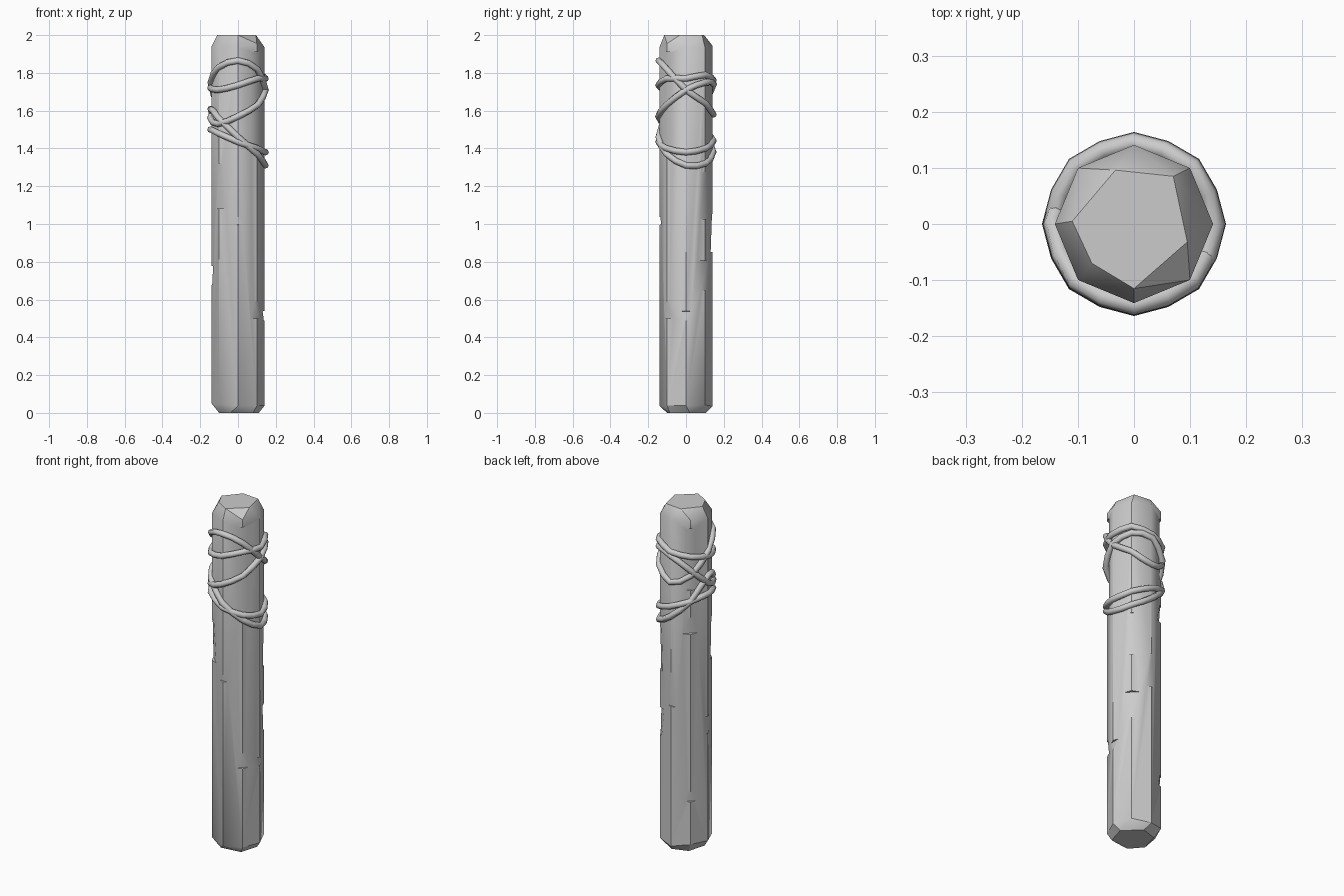
import bpy, bmesh, math, random
from mathutils import Vector, Matrix

if "Cube" in bpy.data.objects:
    bpy.data.objects.remove(bpy.data.objects["Cube"])

random.seed(4)
R = 0.141


def add_object(name, bm):
    mesh = bpy.data.meshes.new(name)
    bm.to_mesh(mesh)
    bm.free()
    obj = bpy.data.objects.new(name, mesh)
    bpy.context.collection.objects.link(obj)
    return obj


def smooth(obj, degrees):
    bpy.ops.object.select_all(action='DESELECT')
    obj.select_set(True)
    bpy.context.view_layer.objects.active = obj
    bpy.ops.object.shade_smooth_by_angle(angle=math.radians(degrees))


# Post: eight-sided shaft with unevenly hewn ends
bm = bmesh.new()
for i in range(8):
    a = math.radians(45 * i)
    for z in (0.045, 1.945):
        bm.verts.new((R * math.cos(a), R * math.sin(a), z + random.uniform(-0.012, 0.012)))
top = [(-0.11, 0.005), (-0.033, 0.096), (0.07, 0.085), (0.095, -0.032), (0, -0.115), (-0.075, -0.07)]
bottom = [(-0.1, -0.03), (-0.04, -0.1), (0.08, -0.085), (0.11, 0.02), (0.02, 0.105), (-0.07, 0.075)]
for points, z in ((top, 2.0), (bottom, 0.0)):
    for x, y in points:
        bm.verts.new((x, y, z))
bmesh.ops.convex_hull(bm, input=bm.verts)
bmesh.ops.dissolve_limit(bm, angle_limit=0.03, verts=bm.verts, edges=bm.edges)
post = add_object("post", bm)

# Shallow chips: angle, centre height, length, depth, tilt in degrees
chips = [(-45, 1.64, 0.54, 0.012, 0), (-135, 1.20, 0.24, 0.012, 2),
         (-45, 0.54, 0.09, 0.010, 5), (45, 0.73, 0.16, 0.012, -3),
         (-90, 1.01, 0.04, 0.008, 8), (0, 0.52, 0.05, 0.008, -8),
         (135, 1.33, 0.10, 0.012, 5), (45, 1.15, 0.25, 0.009, 1),
         (135, 0.33, 0.06, 0.009, 5), (180, 0.73, 0.10, 0.007, -3),
         (90, 0.95, 0.20, 0.007, 2), (135, 1.72, 0.36, 0.010, 0)]
bm = bmesh.new()
for angle, z, length, depth, tilt in chips:
    m = (Matrix.Rotation(math.radians(angle), 4, 'Z')
         @ Matrix.Translation((R - depth + 0.05, 0, z))
         @ Matrix.Rotation(math.radians(tilt), 4, 'Y')
         @ Matrix.Diagonal((0.1, 0.2, length, 1)))
    bmesh.ops.create_cube(bm, size=1, matrix=m)
cutter = add_object("chip_cutter", bm)
mod = post.modifiers.new("chips", 'BOOLEAN')
mod.operation = 'DIFFERENCE'
mod.solver = 'EXACT'
mod.use_self = True
mod.object = cutter
bpy.context.view_layer.objects.active = post
post.select_set(True)
bpy.ops.object.modifier_apply(modifier=mod.name)
bpy.data.objects.remove(cutter, do_unlink=True)
smooth(post, 30)


# Rope: closed loops given by heights at every 45 degrees, from the right, going round the back
def rope(name, heights, offset):
    n, sides, tube = 16, 8, 0.017
    path = []
    for i in range(n):
        k = i // 2
        a = 2 * math.pi * i / n
        z, r = heights[k], 0.146
        if i % 2:
            h = [heights[(k + j) % 8] for j in (-1, 0, 1, 2)]
            z, r = (9 * (h[1] + h[2]) - h[0] - h[3]) / 16, 0.142
        r += offset
        path.append(Vector((r * math.cos(a), r * math.sin(a), z)))
    bm = bmesh.new()
    rings = []
    for i, p in enumerate(path):
        t = (path[(i + 1) % n] - path[i - 1]).normalized()
        out = Vector((p.x, p.y, 0)).normalized()
        up = t.cross(out).normalized()
        out = up.cross(t)
        rings.append([bm.verts.new(p + tube * (math.cos(b) * out + math.sin(b) * up))
                      for b in (2 * math.pi * s / sides for s in range(sides))])
    for i in range(n):
        q, w = rings[i], rings[(i + 1) % n]
        for s in range(sides):
            u = (s + 1) % sides
            bm.faces.new((q[s], q[u], w[u], w[s]))
    bmesh.ops.recalc_face_normals(bm, faces=bm.faces)
    smooth(add_object(name, bm), 50)


loops = [
    [1.71, 1.64, 1.58, 1.63, 1.75, 1.83, 1.865, 1.82],
    [1.77, 1.79, 1.76, 1.74, 1.72, 1.71, 1.735, 1.77],
    [1.71, 1.75, 1.74, 1.66, 1.56, 1.53, 1.57, 1.63],
    [1.31, 1.32, 1.38, 1.48, 1.61, 1.56, 1.46, 1.37],
    [1.38, 1.40, 1.44, 1.48, 1.50, 1.48, 1.435, 1.40],
]
for i, heights in enumerate(loops):
    rope(f"rope_loop_{i + 1}", heights, 0.001 * (i % 3 - 1))
